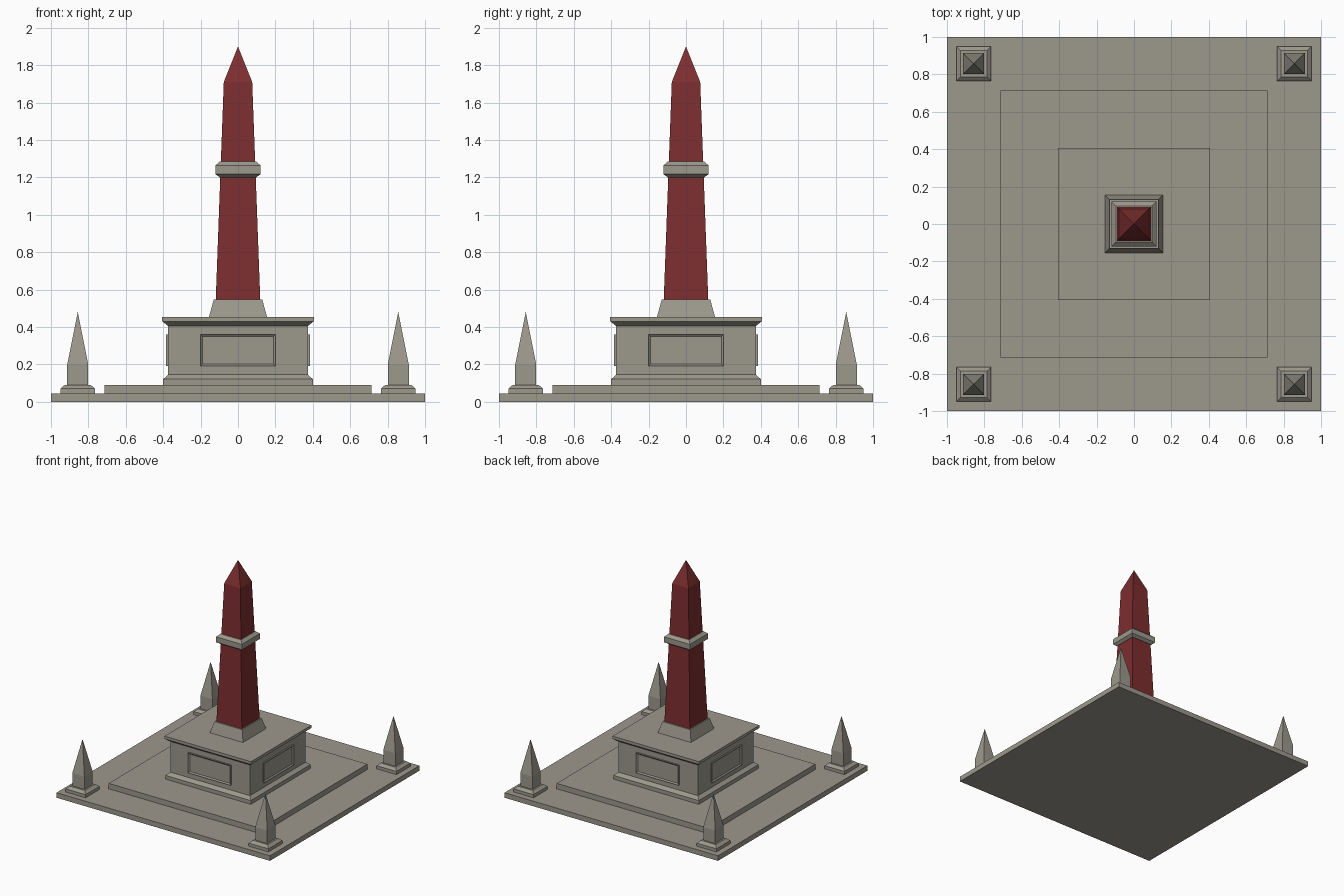
import bpy, bmesh, math
from mathutils import Matrix

if "Cube" in bpy.data.objects:
    bpy.data.objects.remove(bpy.data.objects["Cube"])


def material(name, rgb):
    m = bpy.data.materials.new(name)
    m.diffuse_color = (*rgb, 1)
    m.use_nodes = True
    m.node_tree.nodes["Principled BSDF"].inputs["Base Color"].default_value = m.diffuse_color
    return m


stone = material("grey stone", (0.335, 0.315, 0.265))
red = material("red granite", (0.205, 0.027, 0.028))


def finish(name, bm, mat):
    bmesh.ops.recalc_face_normals(bm, faces=bm.faces)
    me = bpy.data.meshes.new(name)
    bm.to_mesh(me)
    bm.free()
    me.materials.append(mat)
    ob = bpy.data.objects.new(name, me)
    bpy.context.collection.objects.link(ob)
    return ob


def square_tower(name, profile, mat, x=0, y=0):
    """Stack square rings from (half width, height) pairs; zero width is a point."""
    bm = bmesh.new()
    rings = []
    for h, z in profile:
        corners = [(-1, -1), (1, -1), (1, 1), (-1, 1)] if h else [(0, 0)]
        rings.append([bm.verts.new((x + a * h, y + b * h, z)) for a, b in corners])
    for lo, hi in zip(rings, rings[1:]):
        for i in range(4):
            j = (i + 1) % 4
            top = [hi[j], hi[i]] if len(hi) == 4 else hi
            bm.faces.new([lo[i], lo[j], *top])
    bm.faces.new(rings[0])
    if len(rings[-1]) == 4:
        bm.faces.new(rings[-1])
    return finish(name, bm, mat)


# Stepped platform
square_tower("lower_step", [(1, 0), (1, 0.043)], stone)
square_tower("upper_step", [(0.713, 0.043), (0.713, 0.089)], stone)

# Pedestal with moulded foot and overhanging cornice
square_tower("pedestal", [(0.4, 0.089), (0.4, 0.121), (0.373, 0.145), (0.373, 0.405),
                          (0.405, 0.43), (0.405, 0.454)], stone)

# Framed panels on the four pedestal sides
for k, side in enumerate(("front", "right", "back", "left")):
    bm = bmesh.new()
    bmesh.ops.create_cube(bm, size=1, matrix=Matrix.Translation((0, -0.375, 0.275))
                          @ Matrix.Diagonal((0.4, 0.02, 0.17, 1)))
    bm.normal_update()
    face = min(bm.faces, key=lambda f: f.calc_center_median().y)
    bmesh.ops.inset_region(bm, faces=[face], thickness=0.016)
    for v in face.verts:
        v.co.y += 0.009
    bm.transform(Matrix.Rotation(k * math.pi / 2, 4, 'Z'))
    finish(side + "_panel", bm, stone)

# Main obelisk with its foot and collar
square_tower("obelisk_foot", [(0.155, 0.454), (0.13, 0.546)], stone)
square_tower("obelisk_shaft", [(0.119, 0.546), (0.076, 1.71), (0, 1.9)], red)
square_tower("collar", [(0.097, 1.2), (0.121, 1.217), (0.121, 1.263), (0.097, 1.285)], stone)

# Small corner obelisks
for sx in (-1, 1):
    for sy in (-1, 1):
        x, y = sx * 0.857, sy * 0.857
        square_tower("corner_base", [(0.093, 0.043), (0.093, 0.07), (0.07, 0.09)], stone, x, y)
        square_tower("corner_obelisk", [(0.056, 0.09), (0.056, 0.2), (0, 0.48)], stone, x, y)
